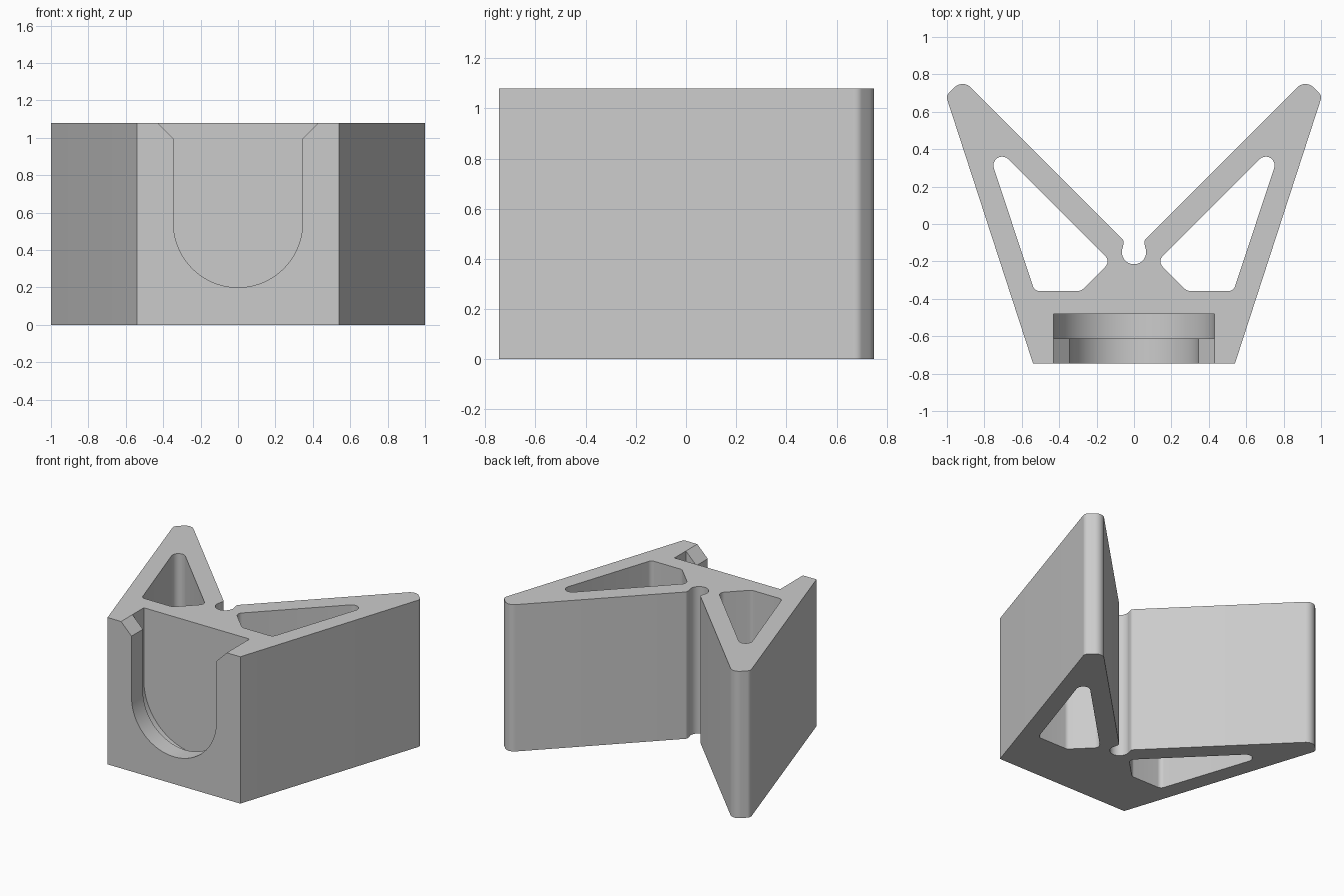
import bpy
import bmesh
from math import cos, sin, pi, tan
from mathutils import Vector

cube = bpy.data.objects.get("Cube")
if cube:
    bpy.data.objects.remove(cube, do_unlink=True)

HEIGHT = 1.08
FRONT = -0.745

grey = bpy.data.materials.new("light_grey")
grey.use_nodes = True
grey.diffuse_color = (0.6, 0.6, 0.6, 1)
bsdf = next(n for n in grey.node_tree.nodes if n.type == "BSDF_PRINCIPLED")
bsdf.inputs["Base Color"].default_value = (0.6, 0.6, 0.6, 1)


def fillet(corners, steps=10):
    """Round each (x, y, radius) corner of a closed outline."""
    out = []
    for i, (x, y, r) in enumerate(corners):
        p = Vector((x, y))
        if r == 0:
            out.append(p)
            continue
        a = (Vector(corners[i - 1][:2]) - p).normalized()
        b = (Vector(corners[(i + 1) % len(corners)][:2]) - p).normalized()
        half = a.angle(b) / 2
        centre = p + (a + b).normalized() * (r / sin(half))
        start = p + a * (r / tan(half)) - centre
        end = p + b * (r / tan(half)) - centre
        sweep = pi - 2 * half
        for k in range(steps + 1):
            t = k / steps
            out.append(centre + (start * sin((1 - t) * sweep) + end * sin(t * sweep)) / sin(sweep))
    return out


def prism(name, points, low, high, along_y=False):
    """Extrude a closed outline along z, or along y for an x-z outline."""
    def place(p, w):
        return (p[0], w, p[1]) if along_y else (p[0], p[1], w)
    bm = bmesh.new()
    base = [bm.verts.new(place(p, low)) for p in points]
    top = [bm.verts.new(place(p, high)) for p in points]
    bm.faces.new(base)
    bm.faces.new(top)
    for i in range(len(points)):
        bm.faces.new((base[i - 1], base[i], top[i], top[i - 1]))
    bmesh.ops.recalc_face_normals(bm, faces=bm.faces)
    mesh = bpy.data.meshes.new(name)
    bm.to_mesh(mesh)
    bm.free()
    mesh.materials.append(grey)
    obj = bpy.data.objects.new(name, mesh)
    bpy.context.collection.objects.link(obj)
    return obj


def u_shape(half_width, centre_z, rim, steps=40):
    """Round-bottomed slot outline, closed above by the rim points."""
    arc = [(half_width * cos(t), centre_z + half_width * sin(t))
           for t in (pi + pi * k / steps for k in range(steps + 1))]
    return arc + rim + [(-x, z) for x, z in reversed(rim)]


# V-shaped body with a round relief notch between the arms
notch_r, notch_y = 0.065, -0.15
notch = [(notch_r * cos(t), notch_y + notch_r * sin(t), 0)
         for t in (-pi / 2 + k * pi * 0.64 / 16 for k in range(17))]
right_half = notch + [(0.054, -0.089, 0.022), (0.9165, 0.7735, 0.06),
                      (1.005, 0.685, 0.035), (0.54, FRONT, 0)]
left_half = [(-x, y, r) for x, y, r in reversed(right_half[1:])]
body = prism("wedge_body", fillet(right_half + left_half), 0, HEIGHT)

# Triangular through pockets in both arms
pocket = [(0.125, -0.2, 0.04), (0.283, -0.358, 0.04),
          (0.532, -0.358, 0.035), (0.8116, 0.4866, 0.047)]
cutters = [prism("pocket_cutter", fillet([(s * x, y, r) for x, y, r in pocket]),
                 -0.1, HEIGHT + 0.1) for s in (1, -1)]

# Wide inner cavity, then the narrower front slot with a flared mouth
cutters.append(prism("cavity_cutter", u_shape(0.43, 0.545, [(0.43, 1.2)]),
                     -0.613, -0.48, True))
cutters.append(prism("slot_cutter", u_shape(0.345, 0.545, [(0.345, 0.995), (0.55, 1.2)]),
                     FRONT - 0.1, -0.6, True))

bpy.context.view_layer.objects.active = body
for cutter in cutters:
    cutter.hide_render = True
    mod = body.modifiers.new("cut", "BOOLEAN")
    mod.operation = "DIFFERENCE"
    mod.solver = "EXACT"
    mod.object = cutter
    bpy.ops.object.modifier_apply(modifier=mod.name)
    bpy.data.objects.remove(cutter, do_unlink=True)

# Smooth the rounded corners, keep hard edges
bpy.ops.object.select_all(action="DESELECT")
body.select_set(True)
bpy.ops.object.shade_smooth_by_angle(angle=pi / 6)
